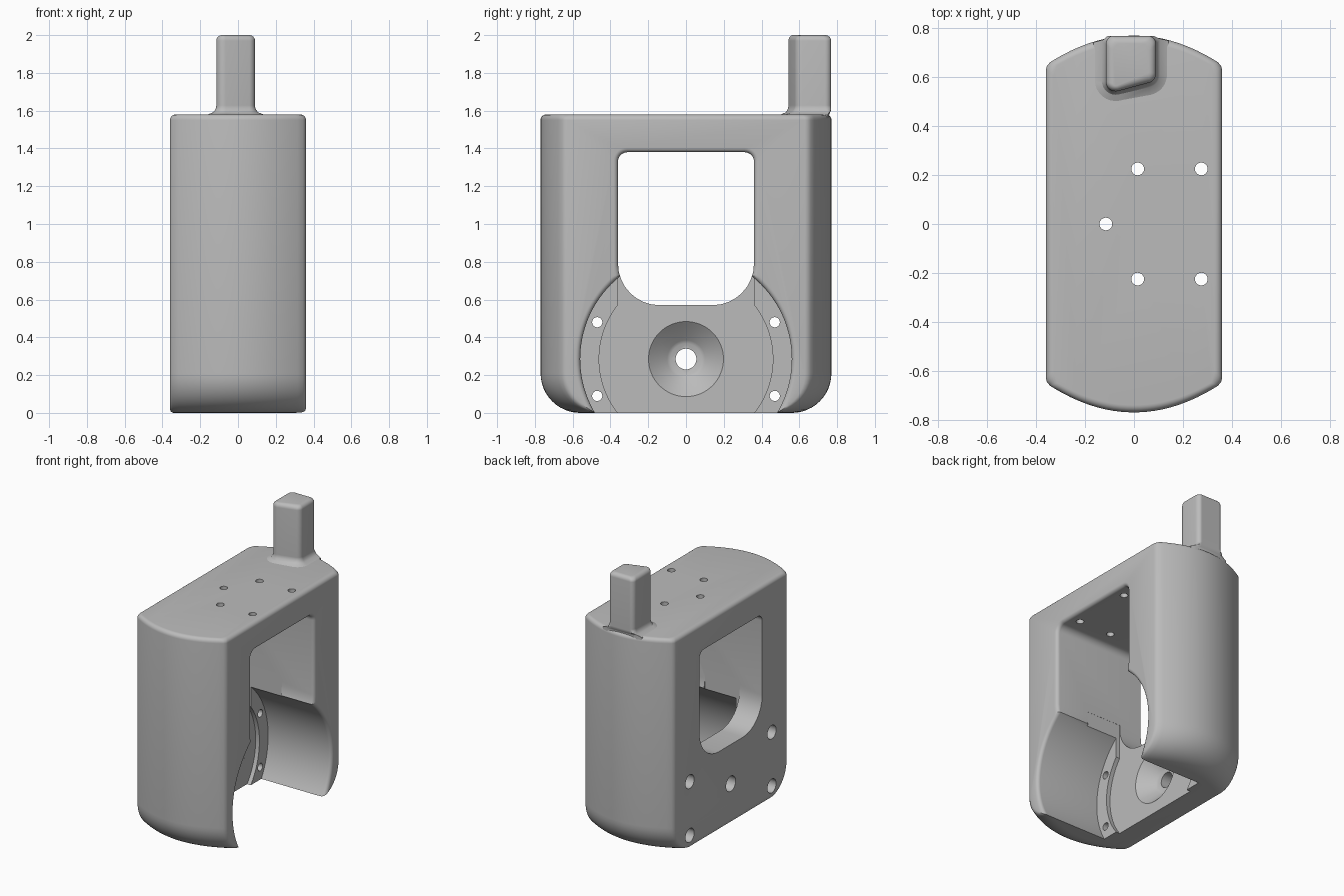
import bpy, bmesh, math
from mathutils import Vector

if "Cube" in bpy.data.objects:
    bpy.data.objects.remove(bpy.data.objects["Cube"], do_unlink=True)

grey = bpy.data.materials.new("plain_grey")
grey.use_nodes = True
grey.diffuse_color = (0.5, 0.5, 0.5, 1)
grey.node_tree.nodes["Principled BSDF"].inputs["Base Color"].default_value = (0.5, 0.5, 0.5, 1)


def loft(name, rings):
    """Skin a stack of equal-length point rings and cap both ends."""
    bm = bmesh.new()
    loops = [[bm.verts.new(p) for p in ring] for ring in rings]
    n = len(loops[0])
    for a, b in zip(loops, loops[1:]):
        for i in range(n):
            j = (i + 1) % n
            bm.faces.new((a[i], a[j], b[j], b[i]))
    bm.faces.new(loops[0])
    bm.faces.new(loops[-1])
    bmesh.ops.recalc_face_normals(bm, faces=bm.faces)
    mesh = bpy.data.meshes.new(name)
    bm.to_mesh(mesh)
    bm.free()
    mesh.materials.append(grey)
    obj = bpy.data.objects.new(name, mesh)
    bpy.context.collection.objects.link(obj)
    return obj


def rounded(corners, steps=8):
    """Polygon from (x, y, radius) corners listed counter-clockwise."""
    out = []
    n = len(corners)
    for i, (x, y, r) in enumerate(corners):
        p = Vector((x, y))
        a = (Vector(corners[i - 1][:2]) - p).normalized()
        b = (Vector(corners[(i + 1) % n][:2]) - p).normalized()
        half = a.angle(b) / 2
        centre = p + (a + b).normalized() * r / math.sin(half)
        start = p + a * r / math.tan(half) - centre
        end = p + b * r / math.tan(half) - centre
        sweep = start.angle_signed(end)
        t0 = math.atan2(start.y, start.x)
        for k in range(steps + 1):
            t = t0 - sweep * k / steps
            out.append((centre.x + r * math.cos(t), centre.y + r * math.sin(t)))
    return out


def tube(name, y, z, sections, sides=64):
    """Turned shape along x from (x, radius) sections."""
    ts = [2 * math.pi * i / sides for i in range(sides)]
    return loft(name, [[(x, y + r * math.cos(t), z + r * math.sin(t)) for t in ts]
                       for x, r in sections])


# Body: bowed plan lofted upward, bottom ends rolled under, top edge rounded
W, H, BULGE, ROLL, EDGE = 0.36, 1.58, 0.12, 0.21, 0.03


def plan(z, dx, dy):
    w = W - dx
    end = [(-w, 0.63 - dy), (-w + 0.004, 0.645 - dy)]
    xs = [(-1 + 2 * i / 24) * (w - 0.016) for i in range(25)]
    end += [(x, 0.77 - dy - BULGE * (x / W) ** 2) for x in xs]
    end += [(w - 0.004, 0.645 - dy), (w, 0.63 - dy)]
    return [(x, y, z) for x, y in end] + [(-x, -y, z) for x, y in end]


def inset(r, h):
    return r - math.sqrt(max(0, r * r - (r - h) ** 2)) if h < r else 0


rings = []
for k in range(13):
    h = ROLL * (1 - math.cos(math.pi / 2 * k / 12))
    rings.append(plan(h, inset(0.02, h), inset(ROLL, h)))
for k in range(7):
    h = EDGE * (1 - math.sin(math.pi / 2 * k / 6))
    d = inset(EDGE, h)
    rings.append(plan(H - h, d, d))
body = loft("body_shell", rings)

# Cutters
cutters = []


def window_ring(x, g):
    shape = rounded([(-0.36 - g, 0.57 - g, 0.22), (0.36 + g, 0.57 - g, 0.22),
                     (0.36 + g, 1.38 + g, 0.05 + g), (-0.36 - g, 1.38 + g, 0.05 + g)])
    return [(x, y, z) for y, z in shape]


# Mouth rounding shared by the window and the wheel housing
mouth = [(W - 0.025 + 0.025 * math.sin(t), 0.025 * (1 - math.cos(t)))
         for t in [math.pi / 2 * k / 5 for k in range(6)]]
mouth.append((0.45, 0.025))

cutters.append(loft("window_cutter", [window_ring(-0.5, 0)] + [window_ring(x, g) for x, g in mouth]))
AXIS = 0.285
cutters.append(tube("housing_cutter", 0, AXIS,
                    [(-0.15, 0.56)] + [(x, 0.56 + g) for x, g in mouth], 128))
cutters.append(tube("seat_cutter", 0, AXIS, [(-0.18, 0.46), (0.1, 0.46)], 128))
slot = [(-0.361, 0.2), (0.361, 0.2), (0.361, 0.82), (-0.361, 0.82)]
cutters.append(loft("slot_cutter", [[(x, y, z) for y, z in slot] for x in (-0.1802, 0.1)]))

# Dished centre with shaft hole
dish = [(0.0, 0.205), (-0.175, 0.205), (-0.187, 0.19), (-0.27, 0.10), (-0.28, 0.082)]
cutters.append(tube("dish_cutter", 0, AXIS, dish))
cutters.append(tube("shaft_cutter", 0, AXIS, [(-0.5, 0.055), (-0.1, 0.055)], 32))

# Flange screws with counterbores on the outer face
for y in (-0.47, 0.47):
    for z in (0.09, 0.48):
        cutters.append(tube("screw_cutter", y, z,
                            [(-0.5, 0.05), (-0.25, 0.05), (-0.25, 0.027), (-0.1, 0.027)], 24))

# Mounting holes in the top
for x, y in ((0.015, 0.225), (0.015, -0.225), (0.275, 0.225), (0.275, -0.225), (-0.115, 0)):
    ts = [2 * math.pi * i / 24 for i in range(24)]
    cutters.append(loft("top_hole_cutter",
                        [[(x + 0.026 * math.cos(t), y + 0.026 * math.sin(t), z) for t in ts]
                         for z in (1.3, 1.7)]))

bpy.context.view_layer.objects.active = body
for cutter in cutters:
    cutter.hide_render = True
    mod = body.modifiers.new(cutter.name, "BOOLEAN")
    mod.operation = "DIFFERENCE"
    mod.solver = "EXACT"
    mod.object = cutter
    bpy.ops.object.modifier_apply(modifier=mod.name)
    bpy.data.objects.remove(cutter, do_unlink=True)


# Rear post: slanted front, flared foot, rounded top
def post_ring(z, g):
    shape = rounded([(-0.115 - g, 0.53 - g, 0.04 + max(g, -0.03)),
                     (0.09 + g, 0.585 - g, 0.04 + max(g, -0.03)),
                     (0.09 + g, 0.77 + g, 0.035), (-0.115 - g, 0.77 + g, 0.035)])
    return [(x, min(y, 0.768 + min(g, 0) - (BULGE * (x / W) ** 2 if z < 1.6 else 0)), z)
            for x, y in shape]


rings = [post_ring(1.5, 0.05)]
for k in range(7):
    t = math.pi / 2 * k / 6
    rings.append(post_ring(1.578 + 0.05 * math.sin(t) ** 1, 0.05 * (1 - math.sin(t)) if k == 0
                           else 0.05 * (1 - math.sqrt(1 - (1 - math.sin(t)) ** 2))))
for k in range(7):
    t = math.pi / 2 * k / 6
    rings.append(post_ring(1.97 + 0.03 * math.sin(t), -0.03 * (1 - math.cos(t))))
post = loft("rear_post", rings)

for obj in (body, post):
    bpy.ops.object.select_all(action="DESELECT")
    obj.select_set(True)
    bpy.context.view_layer.objects.active = obj
    bpy.ops.object.shade_smooth_by_angle(angle=math.radians(30))
